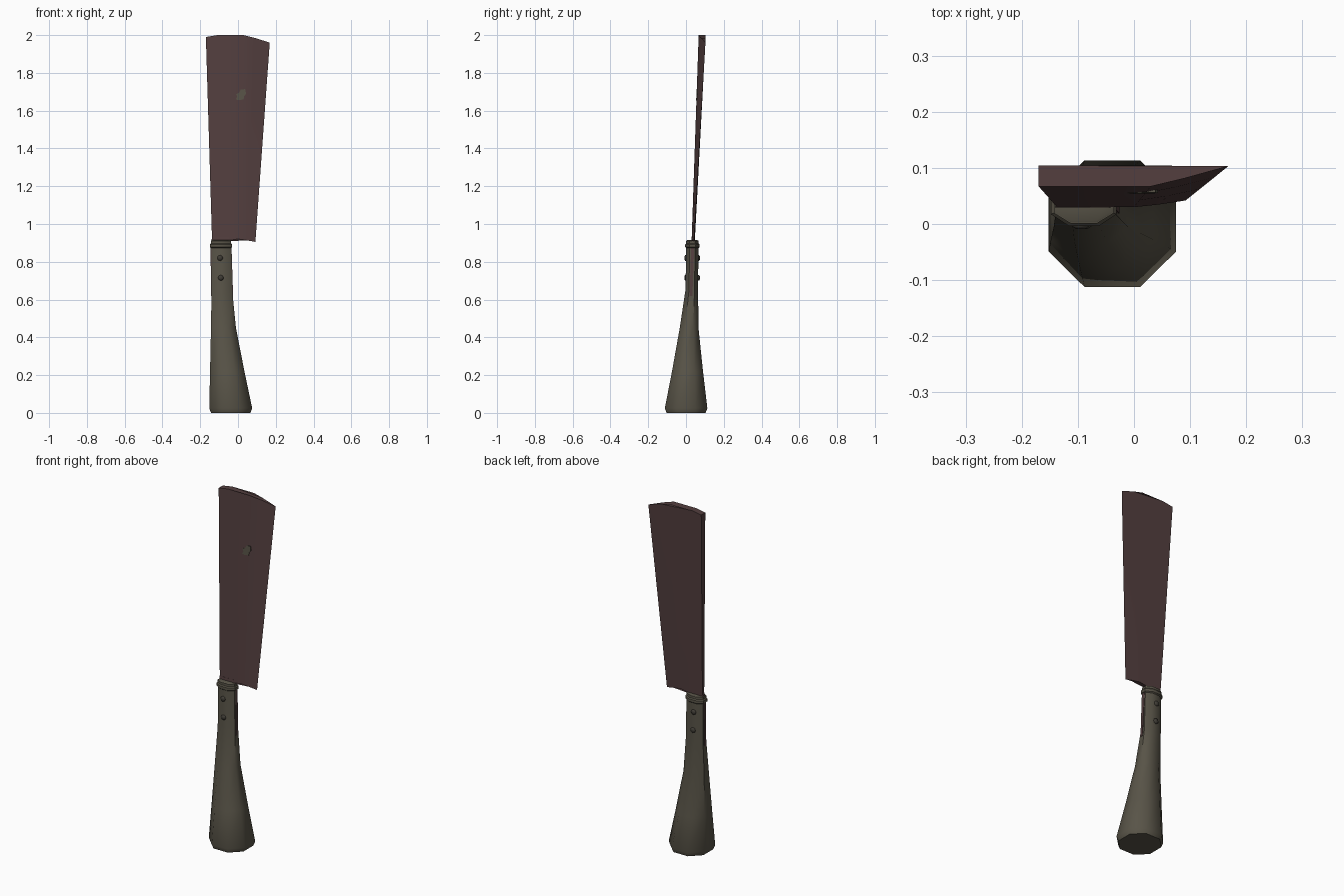
import bpy, bmesh, math
from mathutils import Vector

if "Cube" in bpy.data.objects:
    bpy.data.objects.remove(bpy.data.objects["Cube"])


def material(name, rgb):
    m = bpy.data.materials.new(name)
    m.diffuse_color = (*rgb, 1)
    m.use_nodes = True
    m.node_tree.nodes["Principled BSDF"].inputs["Base Color"].default_value = m.diffuse_color
    return m


WOOD = material("grey olive grip", (0.098, 0.088, 0.064))
STEEL = material("rusty dark red steel", (0.088, 0.050, 0.050))
RIVET = material("dark rivet", (0.05, 0.045, 0.036))


def loft(name, rings, mat, angle=35):
    """Skin a stack of equal-length rings and cap both ends."""
    bm = bmesh.new()
    vs = [[bm.verts.new(p) for p in r] for r in rings]
    n = len(rings[0])
    for a, b in zip(vs, vs[1:]):
        for i in range(n):
            j = (i + 1) % n
            bm.faces.new((a[i], a[j], b[j], b[i]))
    bm.faces.new(vs[0][::-1])
    bm.faces.new(vs[-1])
    bmesh.ops.recalc_face_normals(bm, faces=bm.faces)
    me = bpy.data.meshes.new(name)
    bm.to_mesh(me)
    bm.free()
    me.materials.append(mat)
    ob = bpy.data.objects.new(name, me)
    bpy.context.collection.objects.link(ob)
    bpy.ops.object.select_all(action='DESELECT')
    ob.select_set(True)
    bpy.context.view_layer.objects.active = ob
    bpy.ops.object.shade_smooth_by_angle(angle=math.radians(angle))
    return ob


def octagon(z, x0, x1, y0, y1, grow=0.0, k=0.28):
    x0, x1, y0, y1 = x0 - grow, x1 + grow, y0 - grow, y1 + grow
    a, b = (x1 - x0) * k, (y1 - y0) * k
    return [(x0 + a, y0, z), (x1 - a, y0, z), (x1, y0 + b, z), (x1, y1 - b, z),
            (x1 - a, y1, z), (x0 + a, y1, z), (x0, y1 - b, z), (x0, y0 + b, z)]


# Flared eight-sided handle
loft("handle", [octagon(0.0, -0.143, 0.066, -0.103, 0.104),
                octagon(0.025, -0.152, 0.075, -0.112, 0.113),
                octagon(0.22, -0.148, 0.034, -0.074, 0.090),
                octagon(0.45, -0.143, -0.011, -0.033, 0.066),
                octagon(0.65, -0.140, -0.031, -0.003, 0.064),
                octagon(0.912, -0.142, -0.037, 0.002, 0.066)], WOOD, 50)

# Raised collar around the top of the handle
neck = (-0.142, -0.037, 0.002, 0.066)
loft("collar", [octagon(z, *neck, grow=g) for z, g in
                ((0.872, 0.0), (0.877, 0.006), (0.892, 0.006), (0.898, 0.001),
                 (0.911, 0.001), (0.914, -0.004))], WOOD)


# Blade: flat back, front ground down to the cutting edge, leaning backwards
def section(front, yf, yb, ye):
    ys = (yf, yf, yf, yf + (ye - yf) * 0.4, ye)
    ring = [(x, y, z) for (x, z), y in zip(front, ys)]
    back = [(x, yb + (ye - yb) * f, z) for (x, z), f in zip(front[:4], (0, 0, 0, 0.3))]
    return ring + back[::-1]


low = [(-0.137, 0.900), (-0.100, 0.905), (0.000, 0.921), (0.045, 0.914), (0.092, 0.905)]
top = [(-0.170, 1.990), (-0.110, 2.000), (0.030, 2.000), (0.090, 1.985), (0.168, 1.960)]
bottom_ring = section(low, 0.030, 0.046, 0.042)
top_ring = section(top, 0.067, 0.104, 0.103)
loft("blade", [[Vector(p).lerp(Vector(q), t) for p, q in zip(bottom_ring, top_ring)]
               for t in (0, 0.33, 0.67, 1)], STEEL)


# Full-width tang slotted through the handle, just showing on both sides
def slab(z, x0, x1, y0, y1):
    return [(x0, y0, z), (x1, y0, z), (x1, y1, z), (x0, y1, z)]


loft("tang", [slab(0.62, -0.143, -0.026, 0.019, 0.034),
              slab(0.87, -0.145, -0.034, 0.027, 0.043),
              slab(0.93, -0.138, -0.045, 0.030, 0.046)], STEEL)

# Domed rivets on front and back
for n, (x, z) in enumerate(((-0.095, 0.82), (-0.091, 0.715))):
    for side, y, d in (("front", 0.0, -1), ("back", 0.065, 1)):
        rings = [[(x + r * math.cos(a * math.tau / 8), y + d * h,
                   z + r * math.sin(a * math.tau / 8)) for a in range(8)]
                 for r, h in ((0.015, -0.004), (0.015, 0.004), (0.008, 0.009))]
        loft(f"rivet_{side}_{n + 1}", rings, RIVET, 60)

# Thin irregular bare patch on the blade front
outline = [(-0.012, 1.660), (0.005, 1.655), (0.030, 1.660), (0.032, 1.676), (0.043, 1.690),
           (0.038, 1.714), (0.015, 1.712), (0.006, 1.695), (-0.010, 1.688), (-0.004, 1.674)]


def front_y(z):
    return 0.030 + 0.037 * (z - 0.915) / 1.08


loft("bare_patch", [[(x, front_y(z) + o, z) for x, z in outline] for o in (0.004, -0.0015)], WOOD)
